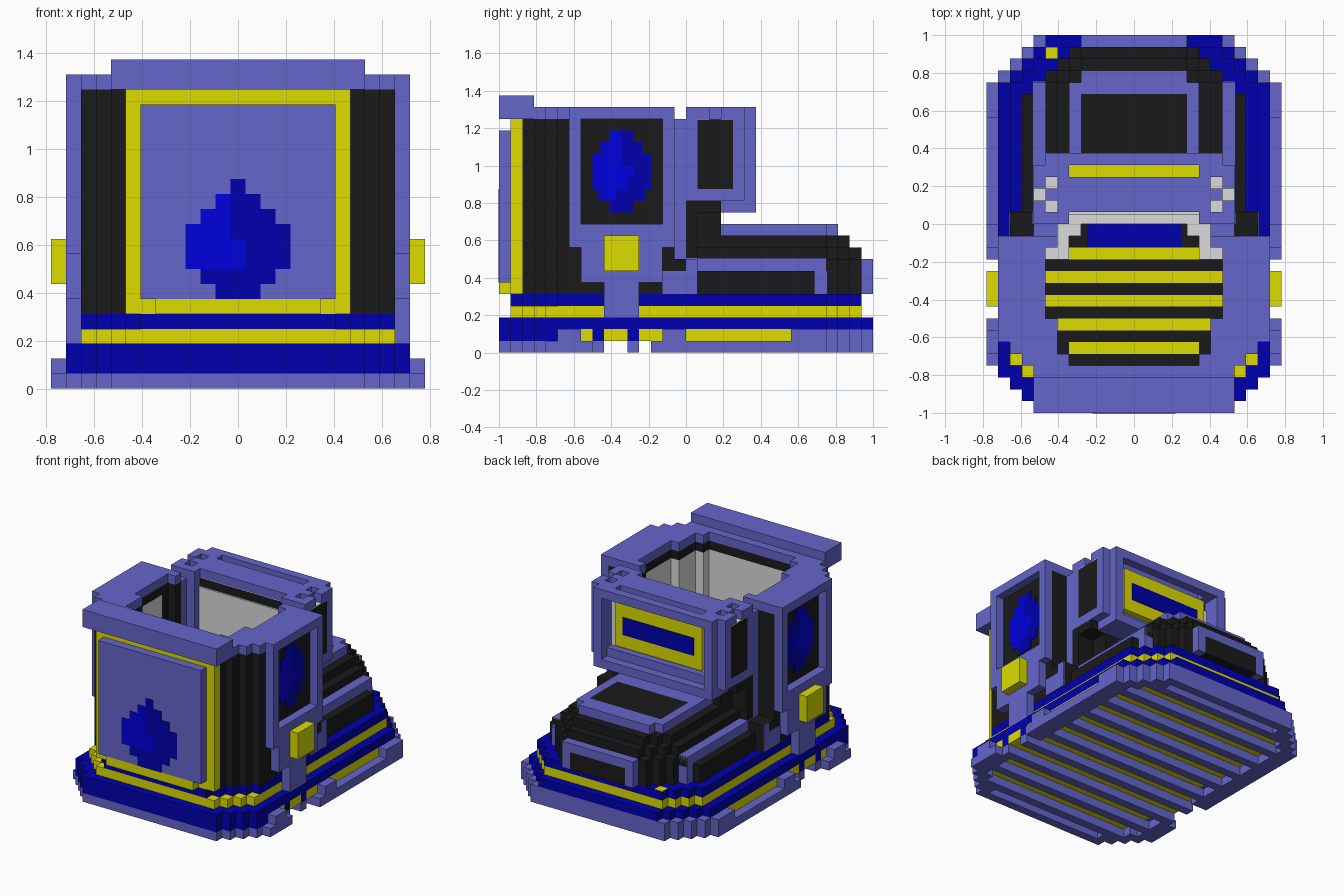
import bpy
import bmesh

cube = bpy.data.objects.get("Cube")
if cube:
    bpy.data.objects.remove(cube)

U = 1 / 16  # edge length of one block


def material(name, r, g, b):
    """Flat material from 8-bit display values."""
    lin = [((c / 255 + 0.055) / 1.055) ** 2.4 if c > 10 else c / 3295 for c in (r, g, b)]
    mat = bpy.data.materials.new(name)
    mat.use_nodes = True
    mat.diffuse_color = (*lin, 1)
    mat.node_tree.nodes["Principled BSDF"].inputs["Base Color"].default_value = (*lin, 1)
    return mat


lavender = material("lavender", 102, 102, 204)
yellow = material("yellow", 221, 221, 0)
black = material("charcoal", 26, 26, 26)
navy = material("deep_blue", 0, 0, 174)
bright = material("bright_blue", 0, 0, 221)
grey = material("light_grey", 219, 219, 219)


def part(name, mat, boxes, mirror=True):
    """Boxes (x0, x1, y0, y1, z0, z1) in blocks; x0 = 0 is centred, others are mirrored."""
    bm = bmesh.new()
    for x0, x1, y0, y1, z0, z1 in boxes:
        spans = [(x0, x1)]
        if mirror:
            spans = [(-x1, x1)] if x0 == 0 else [(x0, x1), (-x1, -x0)]
        for a, b in spans:
            cell = bmesh.ops.create_cube(bm, size=1)["verts"]
            bmesh.ops.scale(bm, verts=cell, vec=((b - a) * U, (y1 - y0) * U, (z1 - z0) * U))
            mid = ((a + b) / 2 * U, (y0 + y1) / 2 * U, (z0 + z1) / 2 * U)
            bmesh.ops.translate(bm, verts=cell, vec=mid)
    mesh = bpy.data.meshes.new(name)
    bm.to_mesh(mesh)
    bm.free()
    mesh.materials.append(mat)
    obj = bpy.data.objects.new(name, mesh)
    bpy.context.collection.objects.link(obj)
    return obj


def outline(length, front, back, cap):
    """Stepped oval: (y, half width) for each row of blocks."""
    return [(y, min(front + y + length, back + length - 1 - y, cap))
            for y in range(-length, length)]


def layer(rows, z0, z1, inset=None):
    return [(0 if inset is None else w - inset, w, y, y + 1, z0, z1) for y, w in rows]


# Sole: slatted tread, midsole and coloured bands
sole = outline(16, 8.5, 8.5, 12.5)
tread = [(y, min(w, 11.5) if -8 <= y < -3 else w) for y, w in sole]
notched = [(y, w) for y, w in tread if not (-7 <= y < -5 or y == -4)]
part("tread_rim", lavender, layer(notched, 0, 1, 2))
part("tread_ends", lavender, [(0, 8.5, s, s + 1, 0, 1) for s in (-16, 15)])
part("tread_slats", lavender, [(0, dict(tread)[y] - 1, y, y + 1, 0, 1) for y in range(-14, 15, 3)])
part("sole_plate", yellow, [(0, min(w, 11.5) - 1.5, y, y + 1, 1, 2) for y, w in sole if -15 <= y < 15])
part("midsole_front", navy, [(w - 2, w, y, y + 1, 1, 2) for y, w in outline(16, 8.5, 8.5, 11.5) if y < -11]
     + [(0, 8.5, -16, -15, 1, 2)])
part("midsole_sides", lavender, [(10, w, y, y + 1, 1, 2) for y, w in tread
                                 if -11 <= y < -9 or -2 <= y < 0 or 9 <= y < 12])
part("midsole_back", lavender, [(w - 2, w, y, y + 1, 1, 2) for y, w in sole if y >= 12]
     + [(0, 8.5, 15, 16, 1, 2)])
part("midsole_inlays", yellow, [(10, 11.5, a, b, 1, 2) for a, b in ((-9, -8), (-7, -5), (-4, -2), (0, 9))])
part("midsole_gaps", navy, [(10, 11.5, a, a + 1, 1, 2) for a in (-8, -5)])
part("lower_band", navy, layer(outline(16, 8.5, 7.5, 11.5), 2, 3))
part("yellow_band", yellow, layer(outline(15, 7.5, 7.5, 10.5), 3, 4))
part("upper_band", navy, layer(outline(15, 6.5, 7.5, 10.5), 4, 5))
part("band_chip", yellow, [(-7.5, -6.5, 14, 15, 5, 5.05)], False)

# Striped footbed inside the shaft
part("footbed", black, [(0, 8, -12, 0, 4.5, 5.1)])
part("footbed_stripes", yellow, [(0, 5.5 if y == -11 else 7.5, y, y + 1, 5.1, 5.2)
                                 for y in range(-11, -2, 2)])
part("footbed_patch", navy, [(0, 4, -2, 0, 5.1, 5.2)])

# Hollow shaft: y range, inner, lining and outer half width, lining height
shaft = [(-13, -12, 4.5, 5.5, 8.5, 19), (-12, -11, 5.5, 6.5, 9.5, 19), (-11, -8, 6.5, 7.5, 10.5, 19),
         (-8, -3, 7.5, 8.5, 10.5, 19), (-3, -2, 5.5, 7.5, 10.5, 12), (-2, -1, 5.5, 6.5, 10.5, 12)]
lining = [(i, m, a, b, 5, top) for a, b, i, m, o, top in shaft] + [(0, 4.5, -13, -12, 5, 19)]
part("shaft_wall", black, [(m, o, a, b, 5, 20) for a, b, i, m, o, top in shaft]
     + [(0, 7.5, -14, -13, 5, 20)])
part("shaft_lining", grey, lining + [(4.5, 6.5, -1, 0, 5, 12), (0, 5.5, 0, 1, 5, 12),
                                     (0, 5.5, 0.8, 1, 12, 19)])
part("lining_edge", black, [(*box[:4], 19, 20) for box in lining if box[2] < -3])
part("shaft_cap", lavender, [(m if a >= -3 else i, o, a, b, 20, 21) for a, b, i, m, o, top in shaft]
     + [(0, 4.5, -13, -12, 20, 21), (10.5, 11.5, -10, -1, 20, 21)])
part("front_lip", lavender, [(0, 8.5, -16, -13, 20, 22)])
part("shaft_joint", lavender, [(6.5, 8.5, -1, 0, 8, 20)])
part("joint_ledge", black, [(6.5, 10.5, -1, 0, 5, 8), (5.5, 10.5, 0, 1, 5, 8), (5.5, 8.5, 0, 1, 8, 13)])

# Front panel with its frame
part("front_frame", yellow, [(0, 7.5, -15, -14, 5, 20), (0, 5.5, -16, -15, 5, 6)])
part("front_panel", lavender, [(0, 6.5, -16, -15, 6, 19)])

# Side window frames, straps and buckles
part("side_frame", lavender, [(10.5, 11.5, *box) for box in (
    (-10, -9, 9, 20), (-2, -1, 9, 20), (-9, -2, 6, 11), (-7, -4, 3, 6))])
part("side_buckle", yellow, [(11.5, 12.5, -7, -4, 7, 10)])


def drop(name, rows, place, mirror):
    """Painted drop: half width and end of the bright part for each row."""
    lit = [place(-w, s, n) for n, (w, s) in enumerate(rows) if s is not None]
    dark = [place(-w if s is None else s, w, n) for n, (w, s) in enumerate(rows)]
    part(name + "_light", bright, lit, mirror)
    part(name + "_dark", navy, dark, mirror)


drop("front_drop", [(1.5, None), (2.5, None), (3.5, .5), (3.5, .5), (3.5, -.5),
                    (2.5, -.5), (1.5, -.5), (.5, None)],
     lambda a, b, n: (a, b, -16.05, -16, 6 + n, 7 + n), False)
drop("side_drop", [(1, None), (2, -.5), (2.5, .5), (2.5, 1), (2.5, 0), (1.8, 0), (1, 0)],
     lambda a, b, n: (10.5, 10.55, a - 5.5, b - 5.5, 12 + n, 13 + n), True)

# Rear cuff: core, notched cap, rim and framed display
part("cuff_core", black, [(0, 8.5, 1, 4, 14, 19.95), (0, 6.5, 1, 3, 10, 13), (0, 8.5, 1, 3, 12, 13)])
part("cuff_cap", lavender, [(0, 6.5, 1, 4, 20, 21), (6.5, 7.5, 2, 3, 20, 21),
                            (7.5, 8.5, 1, 2, 20, 21), (7.5, 8.5, 3, 4, 20, 21)])
part("cap_notches", grey, [(0, 8.5, 1, 4, 19.95, 20)])
part("cuff_body", lavender, [(0, 8.5, 1, 5, 13, 14), (5.5, 8.5, 0, 1, 13, 21),
                             (6.5, 8.5, 4, 5, 14, 21), (5.5, 6.5, 4, 5, 20, 21),
                             (0, 7.5, 3, 6, 12, 13)])
part("cuff_frame", lavender, [(6.5, 7.5, 5, 6, 13, 20), (0, 7.5, 5, 6, 20, 21)])
part("display_backing", grey, [(0, 6.5, 4, 4.2, 14, 19)])
part("display_plate", yellow, [(0, 5.5, 4, 5, 14.5, 19.5)])
part("display_bar", navy, [(0, 4.5, 5, 5.1, 16, 18)])

# Stepped shoe upper: each tier narrows towards the heel
tiers = [(8.5, 15, 5, 8), (7.5, 15, 8, 9), (6.5, 14, 9, 10)]
part("shoe_upper", black, [(0, w - max(0, y - 11), y, y + 1, z0, z1)
                           for w, end, z0, z1 in tiers for y in range(1, end)]
     + [(0, 4.5, 6, 11, 10, 11)])
part("top_ring", lavender, [(4.5, 5.5, 3, 12, 10, 11), (0, 4.5, 11, 13, 10, 11), (0, 4.5, 3, 6, 10, 11)])
part("side_panel", black, [(8.5, 9.5, 1, 11, 5, 7)])
part("side_trim", lavender, [(7.5, 8.6, 0, 12, 7, 8.1), (7.5, 8.6, 11, 12.1, 5, 7),
                             (10.5, 10.6, -2, 1, 5, 7), (10.5, 10.6, 0, 1, 7, 8)])

# Heel bracket
part("heel_bracket", lavender, [(3.5, 4.5, 15, 16, 5, 7), (0, 4.5, 15, 16, 7, 8)])
part("heel_panel", black, [(0, 3.5, 15, 15.95, 5, 7)])
